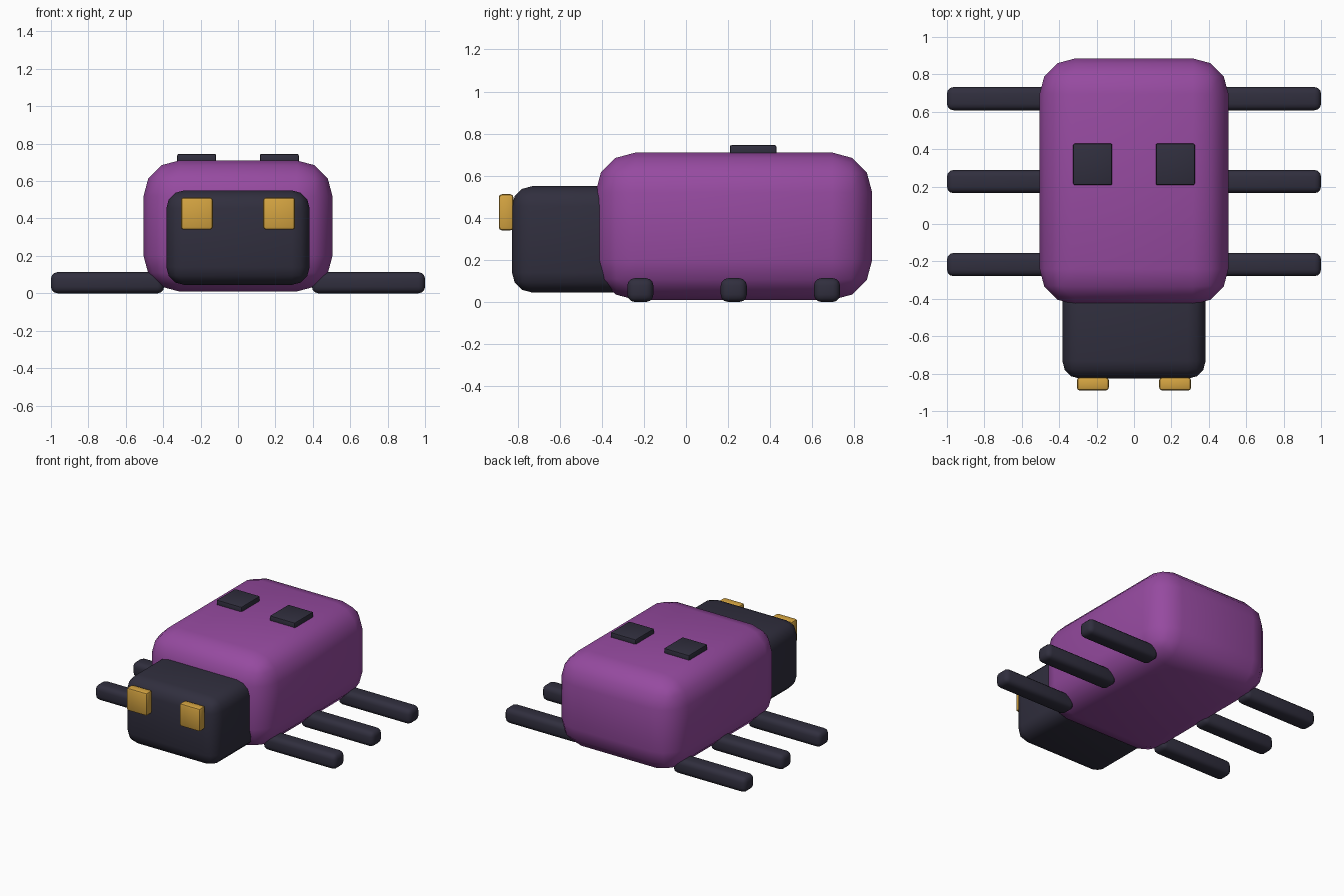
import bpy
import bmesh
import math
from mathutils import Vector

cube = bpy.data.objects.get("Cube")
if cube:
    bpy.data.objects.remove(cube, do_unlink=True)


def make_material(name, color):
    mat = bpy.data.materials.new(name)
    mat.use_nodes = True
    mat.diffuse_color = (*color, 1)
    mat.node_tree.nodes["Principled BSDF"].inputs["Base Color"].default_value = (*color, 1)
    return mat


purple = make_material("purple shell", (0.305, 0.069, 0.352))
dark = make_material("dark slate", (0.03, 0.028, 0.048))
amber = make_material("amber", (0.66, 0.37, 0.053))


def rounded_box(name, low, high, radius, segments, mat):
    """Box between two corners with rounded edges and smooth shading."""
    low, high = Vector(low), Vector(high)
    size, center = high - low, (low + high) / 2
    mesh = bpy.data.meshes.new(name)
    bm = bmesh.new()
    bmesh.ops.create_cube(bm, size=1)
    bmesh.ops.scale(bm, vec=size, verts=bm.verts)
    bmesh.ops.bevel(bm, geom=bm.edges[:], offset=radius, segments=segments,
                    profile=0.5, affect='EDGES', clamp_overlap=True)
    bmesh.ops.recalc_face_normals(bm, faces=bm.faces)
    bm.to_mesh(mesh)
    bm.free()
    mesh.materials.append(mat)
    obj = bpy.data.objects.new(name, mesh)
    obj.location = center
    bpy.context.collection.objects.link(obj)
    bpy.ops.object.select_all(action='DESELECT')
    obj.select_set(True)
    bpy.context.view_layer.objects.active = obj
    bpy.ops.object.shade_smooth_by_angle(angle=math.radians(40))
    return obj


def mirrored_pair(name, low, high, radius, segments, mat):
    """Left part at +x and its twin at -x."""
    rounded_box("left_" + name, low, high, radius, segments, mat)
    rounded_box("right_" + name, (-high[0], low[1], low[2]),
                (-low[0], high[1], high[2]), radius, segments, mat)


# Body and head
rounded_box("body", (-0.505, -0.43, 0.01), (0.505, 0.885, 0.71), 0.19, 3, purple)
rounded_box("head", (-0.383, -0.827, 0.045), (0.383, -0.2, 0.55), 0.095, 3, dark)

# Eyes on the face and spots on the back
mirrored_pair("eye", (0.135, -0.89, 0.34), (0.305, -0.82, 0.512), 0.015, 2, amber)
mirrored_pair("spot", (0.117, 0.208, 0.69), (0.325, 0.43, 0.745), 0.008, 2, dark)

# Three pairs of legs
for label, y in (("front", -0.217), ("middle", 0.227), ("back", 0.67)):
    mirrored_pair(label + "_leg", (0.395, y - 0.062, 0), (1, y + 0.062, 0.113),
                  0.035, 3, dark)
